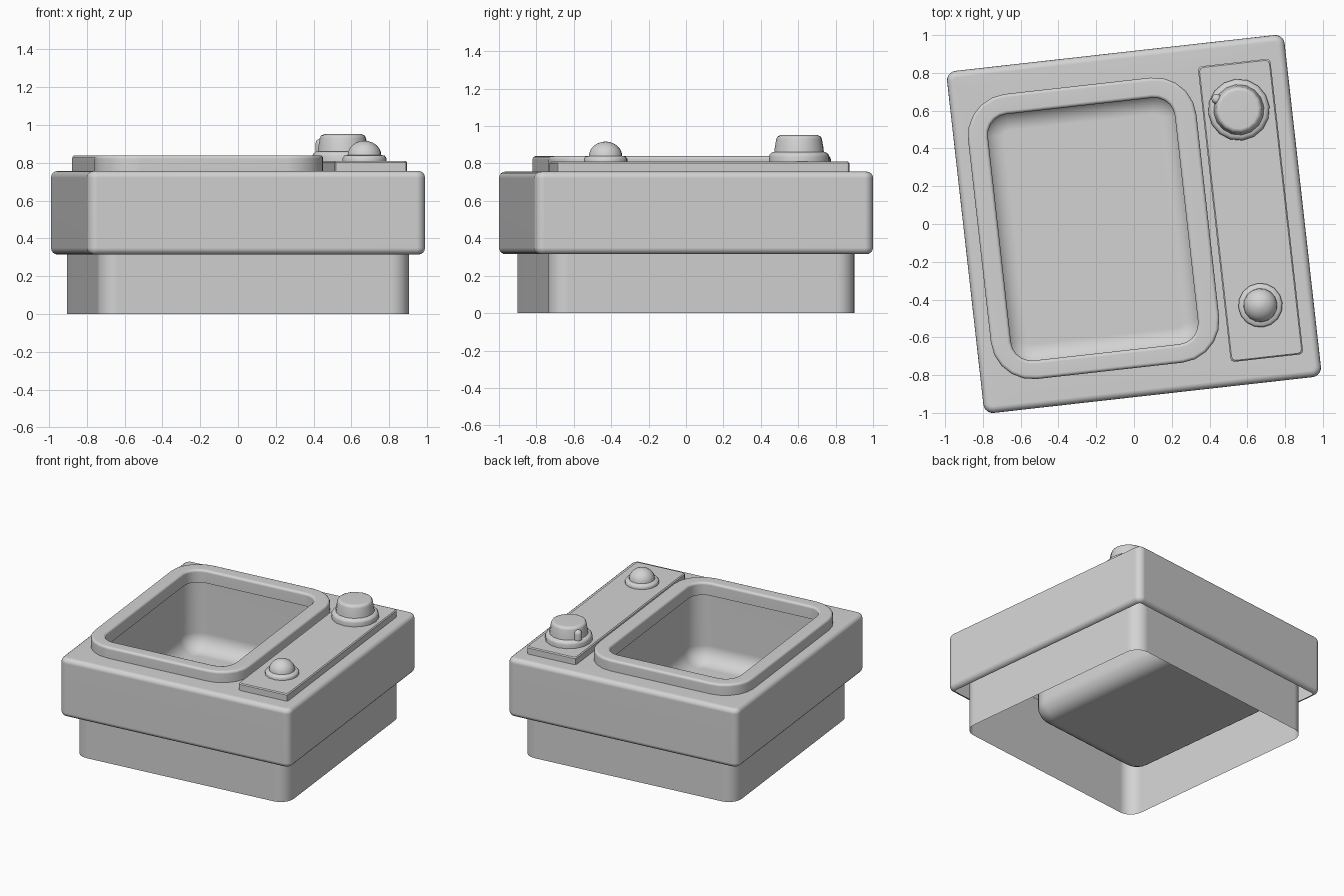
import bpy, bmesh
from math import sin, cos, pi, radians

if "Cube" in bpy.data.objects:
    bpy.data.objects.remove(bpy.data.objects["Cube"], do_unlink=True)

TURN = radians(6.4)  # the whole unit stands slightly turned

grey = bpy.data.materials.new("plain grey")
grey.use_nodes = True
colour = (0.65, 0.65, 0.65, 1)
grey.diffuse_color = colour
grey.node_tree.nodes["Principled BSDF"].inputs["Base Color"].default_value = colour


def rounded_rect(box, r, inset, z, seg=5):
    """Ring of points around a rounded rectangle, shrunk by inset."""
    x0, x1, y0, y1 = box
    x0, x1, y0, y1 = x0 + inset, x1 - inset, y0 + inset, y1 - inset
    r = max(r - inset, 0.02)
    corners = [(x1 - r, y1 - r), (x0 + r, y1 - r), (x0 + r, y0 + r), (x1 - r, y0 + r)]
    return [(cx + r * cos((q + i / seg) * pi / 2), cy + r * sin((q + i / seg) * pi / 2), z)
            for q, (cx, cy) in enumerate(corners) for i in range(seg + 1)]


def circle(cx, cy, r, z, sides):
    return [(cx + r * cos(2 * pi * i / sides), cy + r * sin(2 * pi * i / sides), z)
            for i in range(sides)]


def loft(name, rings, cap=False, angle=35):
    """Skin a stack of rings, optionally closing the last one."""
    bm = bmesh.new()
    rows = [[bm.verts.new(p) for p in ring] for ring in rings]
    n = len(rows[0])
    for low, high in zip(rows, rows[1:]):
        for i in range(n):
            j = (i + 1) % n
            bm.faces.new((low[i], low[j], high[j], high[i]))
    if cap:
        bm.faces.new(rows[-1])
    mesh = bpy.data.meshes.new(name)
    bm.to_mesh(mesh)
    bm.free()
    mesh.materials.append(grey)
    obj = bpy.data.objects.new(name, mesh)
    bpy.context.collection.objects.link(obj)
    obj.rotation_euler.z = TURN
    bpy.ops.object.select_all(action="DESELECT")
    obj.select_set(True)
    bpy.context.view_layer.objects.active = obj
    bpy.ops.object.shade_smooth_by_angle(angle=radians(angle))
    # Keep the broad faces flat and let only the rounded edges blend
    obj.modifiers.new("flat_faces", "WEIGHTED_NORMAL").keep_sharp = True


def lathe(name, centre, profile, sides=16):
    loft(name, [circle(*centre, r, z, sides) for r, z in profile], cap=True, angle=60)


def arc(r, steps=4):
    """Inset and rise of a quarter round that turns inward."""
    return [(r * (1 - cos(i / steps * pi / 2)), r * sin(i / steps * pi / 2))
            for i in range(steps + 1)]


BODY = (-0.899, 0.899, -0.911, 0.911)
SKIRT = (-0.829, 0.829, -0.824, 0.824)
RIM = (-0.823, 0.393, -0.758, 0.76)
OPENING = (-0.717, 0.279, -0.659, 0.653)
PLATE = (0.428, 0.814, -0.784, 0.79)
BOTTOM, DECK, RIM_TOP, LEDGE, FLOOR = 0.315, 0.757, 0.84, 0.745, 0.23

# Open hollow skirt, reaching up inside the body
loft("base_skirt", [rounded_rect(SKIRT, 0.1, 0, z) for z in (0, 0.55)])

# Body shell: open below, rounded edges, deck up to the basin rim
rings = [rounded_rect(BODY, 0.05, i, BOTTOM + 0.035 - h) for i, h in reversed(arc(0.035))]
rings += [rounded_rect(BODY, 0.05, i, DECK - 0.035 + h) for i, h in arc(0.035)]
rings.append(rounded_rect(RIM, 0.22, 0, DECK))
loft("body", rings)

# Raised basin rim, its inner lip hanging down to the bowl
rings = [rounded_rect(RIM, 0.22, 0, DECK)]
rings += [rounded_rect(RIM, 0.22, i, RIM_TOP - 0.018 + h) for i, h in arc(0.018, 3)]
rings += [rounded_rect(OPENING, 0.11, -i, RIM_TOP - 0.018 + h) for i, h in reversed(arc(0.018, 3))]
rings.append(rounded_rect(OPENING, 0.11, 0, LEDGE))
loft("basin_rim", rings)

# Bowl, a little wider than the opening, with a filleted floor
rings = [rounded_rect(OPENING, 0.11, 0, LEDGE)]
rings += [rounded_rect(OPENING, 0.11, i - 0.033, z)
          for i, z in [(0, LEDGE)] + [(i, FLOOR + 0.12 - h) for i, h in arc(0.12, 6)]]
loft("basin_bowl", rings, cap=True)

# Control plate
loft("control_plate", [rounded_rect(PLATE, 0.012, i, z, 2)
                       for i, z in ((0, DECK), (0, 0.803), (0.007, 0.81))], cap=True)

# Tap dial with its collar and pointer
DIAL = (0.619, 0.539)
lathe("dial_collar", DIAL, [(0.163, 0.81), (0.163, 0.838), (0.157, 0.85), (0.144, 0.86), (0.12, 0.862)])
lathe("dial_knob", DIAL, [(0.134, 0.86), (0.13, 0.89), (0.123, 0.93), (0.117, 0.944), (0.1, 0.952)])
lathe("dial_pointer", (DIAL[0] - 0.11, DIAL[1] + 0.07),
      [(0.028, 0.86), (0.028, 0.905), (0.022, 0.92), (0.01, 0.928)], 10)

# Domed push button with its collar
BUTTON = (0.617, -0.502)
lathe("button_collar", BUTTON, [(0.117, 0.81), (0.117, 0.825), (0.108, 0.838), (0.08, 0.843)])
lathe("button_dome", BUTTON, [(0.09 * cos(t * pi / 12), 0.838 + 0.079 * sin(t * pi / 12))
                              for t in (0, 1, 2, 3, 4, 5, 5.7)])
